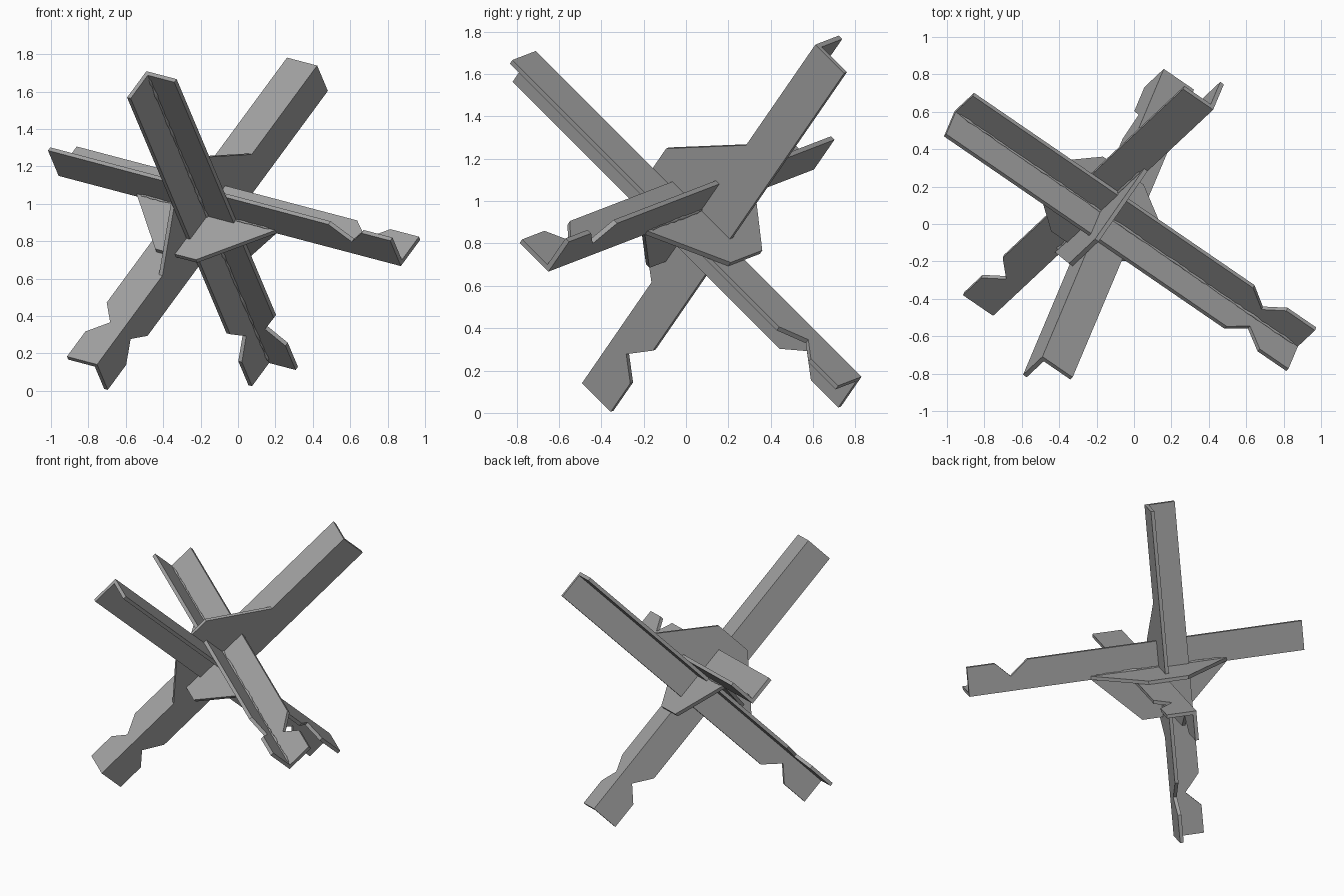
import bpy
import bmesh
import random
from mathutils import Vector

random.seed(4)
cube = bpy.data.objects.get("Cube")
if cube:
    bpy.data.objects.remove(cube)

# Three mutually square beam axes that meet at one point
HUB = Vector((-0.165, 0.06, 0.94))
A = Vector((0.286, 0.678, -0.678)).normalized()
C = Vector((0.80, -0.567, -0.198))
C = (C - A * C.dot(A)).normalized()
B = A.cross(C)

THICK = 0.024
WIDTH = 0.2
HALF = 1.135

steel = bpy.data.materials.new("grey_steel")
steel.use_nodes = True
GREY = (0.36, 0.36, 0.36, 1)
steel.diffuse_color = GREY
steel.node_tree.nodes["Principled BSDF"].inputs["Base Color"].default_value = GREY


def add_plates(name, plates):
    """Each plate is an outline in the u, v plane, thickened along n."""
    bm = bmesh.new()
    for outline, u, v, n in plates:
        verts = [bm.verts.new(HUB + u * p + v * q) for p, q in outline]
        face = bm.faces.new(verts)
        grown = bmesh.ops.extrude_face_region(bm, geom=[face], use_keep_orig=True)
        moved = [g for g in grown["geom"] if isinstance(g, bmesh.types.BMVert)]
        bmesh.ops.translate(bm, verts=moved, vec=n * THICK)
    bmesh.ops.recalc_face_normals(bm, faces=bm.faces)
    mesh = bpy.data.meshes.new(name)
    bm.to_mesh(mesh)
    bm.free()
    mesh.materials.append(steel)
    obj = bpy.data.objects.new(name, mesh)
    bpy.context.collection.objects.link(obj)


def add_beam(name, axis, leg1, leg2, shift=0.0):
    """Angle-iron beam, notched in both flanges near its far end."""
    lo, hi = shift - HALF, shift + HALF
    outline = [(lo, 0), (hi, 0), (hi, WIDTH), (hi - 0.19, WIDTH),
               (hi - 0.29, WIDTH / 2), (hi - 0.41, WIDTH), (lo, WIDTH)]
    add_plates(name, [(outline, axis, leg1, leg2), (outline, axis, leg2, leg1)])


def add_weld(name, start, end, radius):
    """Lumpy weld bead between two points."""
    curve = bpy.data.curves.new(name, "CURVE")
    curve.dimensions = "3D"
    curve.bevel_depth = radius
    curve.bevel_resolution = 0
    curve.use_fill_caps = True
    count = max(4, int((end - start).length / 0.03))
    spline = curve.splines.new("POLY")
    spline.points.add(count)
    for i, point in enumerate(spline.points):
        wobble = Vector([random.uniform(-0.003, 0.003) for _ in range(3)])
        point.co = (*(start.lerp(end, i / count) + wobble), 1)
        point.radius = random.uniform(0.6, 1.2)
    curve.materials.append(steel)
    obj = bpy.data.objects.new(name, curve)
    bpy.context.collection.objects.link(obj)


# Beams
add_beam("front_beam", A, B, C)
add_beam("tall_beam", B, A, -C)
add_beam("cross_beam", C, -A, -B, 0.15)

# Gusset plates at the hub, each with a weld along its outer edge
GUSSET = [(-0.46, 0), (0.46, 0), (0.14, 0.32), (-0.13, 0.32)]
for name, u, v, n in (("lower", C, A, -B), ("front", C, B, -A), ("upper", B, -A, -C)):
    add_plates(name + "_gusset", [(GUSSET, u, v, n)])
    add_weld(name + "_gusset_weld", HUB - u * 0.42 + n * THICK,
             HUB + u * 0.42 + n * THICK, 0.012)

# Weld beads in the inside corners of two beams
for name, axis, legs, shift in (("front", A, B + C, 0.0), ("cross", C, -A - B, 0.15)):
    corner = HUB + legs * THICK
    add_weld(name + "_beam_weld", corner + axis * (shift - HALF + 0.03),
             corner + axis * (shift + HALF - 0.03), 0.012)
